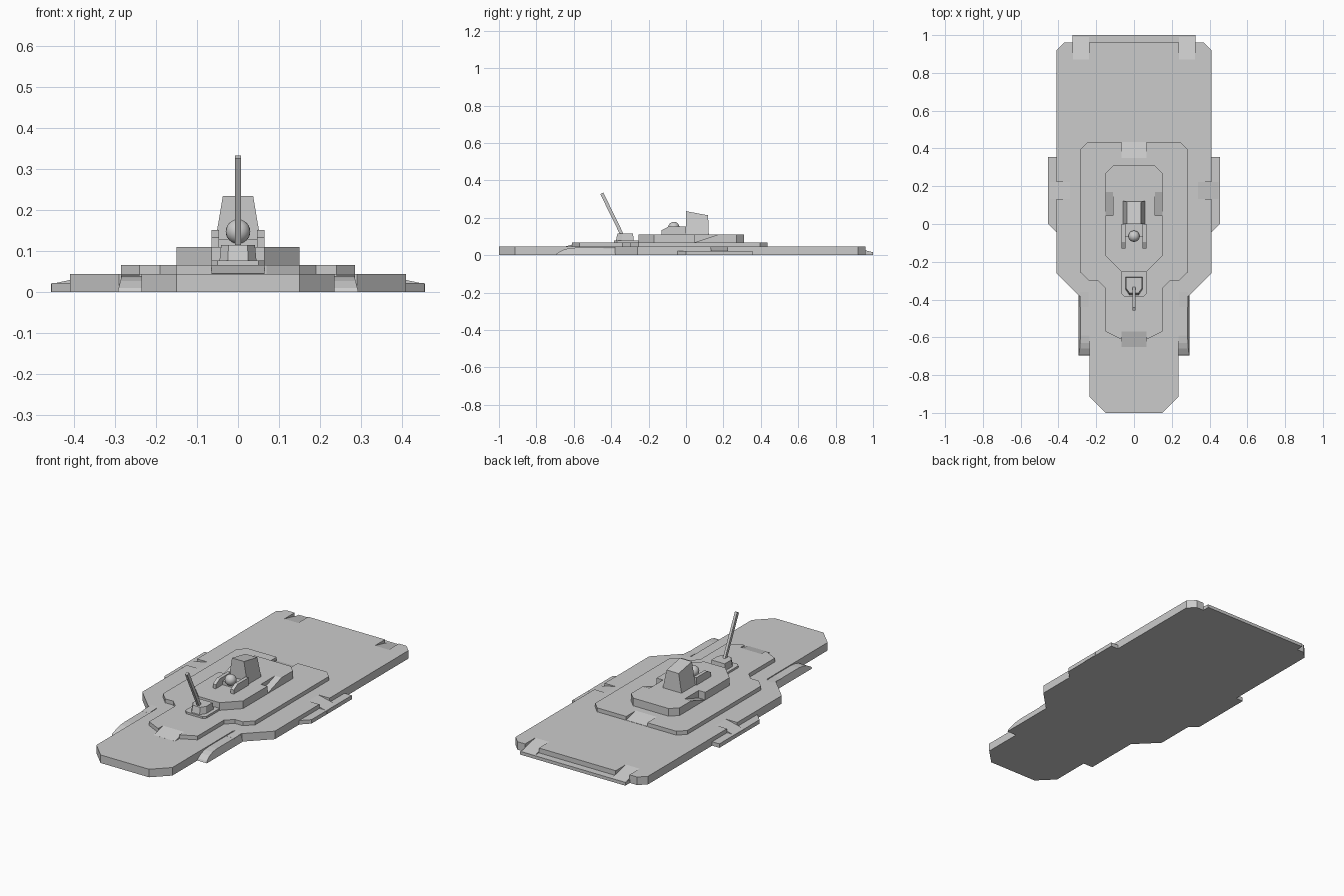
import bpy, bmesh
from mathutils import Vector

if "Cube" in bpy.data.objects:
    bpy.data.objects.remove(bpy.data.objects["Cube"])


def loft(name, ring_a, ring_b):
    """Closed solid between two matching rings of points."""
    bm = bmesh.new()
    a = [bm.verts.new(p) for p in ring_a]
    b = [bm.verts.new(p) for p in ring_b]
    bm.faces.new(a)
    bm.faces.new(b)
    n = len(a)
    for i in range(n):
        j = (i + 1) % n
        bm.faces.new((a[i], a[j], b[j], b[i]))
    bmesh.ops.recalc_face_normals(bm, faces=bm.faces)
    me = bpy.data.meshes.new(name)
    bm.to_mesh(me)
    bm.free()
    ob = bpy.data.objects.new(name, me)
    bpy.context.collection.objects.link(ob)
    return ob


def slab(name, half, z0, z1):
    """Plate with a left-right symmetric outline, given by its right half."""
    pts = half + [(-x, y) for x, y in reversed(half)]
    return loft(name, [(x, y, z0) for x, y in pts], [(x, y, z1) for x, y in pts])


def box(name, x0, x1, y0, y1, z0, z1):
    r = [(x0, y0), (x1, y0), (x1, y1), (x0, y1)]
    return loft(name, [(x, y, z0) for x, y in r], [(x, y, z1) for x, y in r])


def ramp(name, host, top, low, width, base=None):
    """Cut a sloped notch in host; with base, also add a solid wedge below."""
    t, l = Vector(top), Vector(low)
    side = (l - t).cross(Vector((0, 0, 1))).normalized() * width / 2

    def prism(nm, za, zb):
        q = [t, l, Vector((l.x, l.y, zb)), Vector((t.x, t.y, za))]
        return loft(nm, [p - side for p in q], [p + side for p in q])

    cutter = prism("cutter", t.z + 0.02, t.z + 0.02)
    cutter.hide_render = True
    mod = host.modifiers.new("ramp_cut", 'BOOLEAN')
    mod.operation = 'DIFFERENCE'
    mod.solver = 'EXACT'
    mod.object = cutter
    bpy.context.view_layer.objects.active = host
    bpy.ops.object.modifier_apply(modifier=mod.name)
    bpy.data.objects.remove(cutter)
    if base is not None:
        prism(name, base, base)


# Stepped decks
hull = slab("hull", [(0.15, -1), (0.235, -0.915), (0.235, -0.38), (0.29, -0.38),
                     (0.41, -0.26), (0.41, 0.92), (0.37, 0.96)], 0, 0.045)
middle = slab("middle_deck", [(0.07, -0.61), (0.15, -0.57), (0.15, -0.34), (0.19, -0.30),
                              (0.24, -0.30), (0.285, -0.255), (0.285, 0.395),
                              (0.245, 0.435)], 0.045, 0.067)
upper = slab("upper_deck", [(0.065, -0.255), (0.15, -0.17), (0.15, 0.27),
                            (0.11, 0.31)], 0.067, 0.11)
box("stern_step", -0.325, 0.325, 0.95, 1.0, 0, 0.018)

# Deck ramps fore and aft
ramp("front_ramp", middle, (0, -0.57, 0.067), (0, -0.65, 0.0452), 0.13, 0.045)
ramp("rear_ramp", middle, (0, 0.35, 0.067), (0, 0.44, 0.0452), 0.13)

for s, tag in ((1, "right"), (-1, "left")):
    # Side landing and its ramp
    out = [(0.40, -0.045), (0.41, -0.045), (0.455, 0.0), (0.455, 0.355), (0.40, 0.355)]
    loft(tag + "_landing", [(s * x, y, 0) for x, y in out],
         [(s * x, y, 0.022) for x, y in out])
    ramp(tag + "_side_ramp", hull, (s * 0.34, 0.178, 0.045), (s * 0.456, 0.178, 0.02),
         0.09, 0.001)

    # Stern ramp
    ramp(tag + "_stern_ramp", hull, (s * 0.28, 0.87, 0.045), (s * 0.28, 1.0, 0.016),
         0.085, 0.001)

    # Curved bow fender with a leaning outer face, and its ramp
    prof = [(-0.695, 0), (-0.69, 0.01), (-0.66, 0.027), (-0.63, 0.036),
            (-0.59, 0.04), (-0.37, 0.04), (-0.37, 0)]
    loft(tag + "_fender", [(s * 0.23, y, z) for y, z in prof],
         [(s * (0.294 - 0.25 * z), y, z) for y, z in prof])
    ramp(tag + "_fender_ramp", hull, (s * 0.263, -0.36, 0.045), (s * 0.263, -0.44, 0.0405),
         0.045, 0.03)

    # Notched ramp up to the upper deck
    ramp(tag + "_upper_ramp", upper, (s * 0.14, 0.17, 0.11), (s * 0.14, 0.045, 0.068), 0.06)

    # Arms beside the dome, with sloped front tops
    arm = [(-0.13, 0.11), (-0.13, 0.133), (-0.095, 0.152), (0.0, 0.152), (0.0, 0.11)]
    loft(tag + "_dome_arm", [(s * 0.046, y, z) for y, z in arm],
         [(s * 0.065, y, z) for y, z in arm])

# Dome and its plinth
slab("dome_plinth", [(0.05, -0.07), (0.065, -0.055), (0.065, -0.015), (0.05, 0.0)],
     0.11, 0.13)
bpy.ops.mesh.primitive_uv_sphere_add(segments=20, ring_count=12, radius=0.03,
                                     location=(0, -0.065, 0.148))
bpy.context.object.name = "dome"
bpy.ops.object.shade_smooth_by_angle()

# Tapered bridge tower with a sloped roof
loft("bridge_tower",
     [(-0.058, 0, 0.11), (0.058, 0, 0.11), (0.058, 0.122, 0.11), (-0.058, 0.122, 0.11)],
     [(-0.037, 0, 0.235), (0.037, 0, 0.235), (0.037, 0.118, 0.213), (-0.037, 0.118, 0.213)])

# Gun turret on its base plate
slab("turret_base", [(0.05, -0.385), (0.065, -0.37), (0.065, -0.25)], 0.067, 0.078)
foot = [(-0.025, -0.375), (0.025, -0.375), (0.045, -0.345), (0.045, -0.28),
        (-0.045, -0.28), (-0.045, -0.345)]
loft("turret", [(x, y, 0.078) for x, y in foot],
     [(x * 0.92, -0.283 + (y + 0.28) * 0.88, 0.115) for x, y in foot])

# Raised gun barrel
a, b = Vector((0, -0.335, 0.095)), Vector((0, -0.45, 0.33))
up = (b - a).cross(Vector((1, 0, 0))).normalized() * 0.009
wide = Vector((0.007, 0, 0))
section = [up + wide, up - wide, -up - wide, -up + wide]
loft("gun_barrel", [a + o for o in section], [b + o for o in section])
